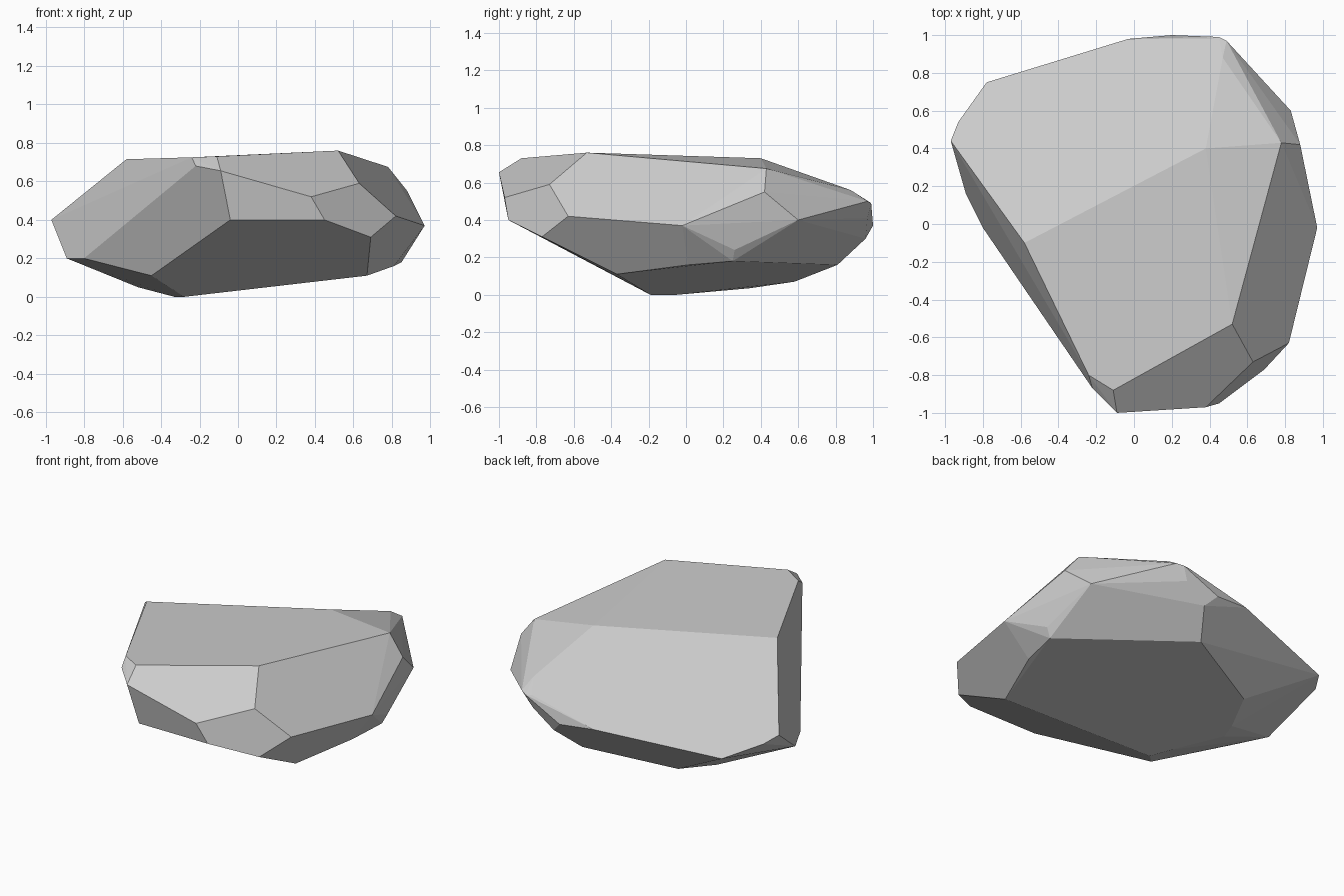
import bpy
import bmesh
import math

default_cube = bpy.data.objects.get("Cube")
if default_cube:
    bpy.data.objects.remove(default_cube, do_unlink=True)


def make_material(name, colour):
    material = bpy.data.materials.new(name)
    material.use_nodes = True
    material.diffuse_color = colour
    material.node_tree.nodes["Principled BSDF"].inputs["Base Color"].default_value = colour
    return material


def make_faceted_stone(name, corner_groups, material, flatness):
    """Wrap corners (given in hundredths of a unit) in a hull with broad flat facets."""
    bm = bmesh.new()
    for group in corner_groups:
        for corner in group:
            bm.verts.new([value / 100 for value in corner])
    bmesh.ops.convex_hull(bm, input=bm.verts[:])

    # Remove corners swallowed by the hull
    loose = [vert for vert in bm.verts if not vert.link_faces]
    bmesh.ops.delete(bm, geom=loose, context="VERTS")

    # Merge nearly level triangles into single facets
    bmesh.ops.dissolve_limit(
        bm, angle_limit=flatness, verts=bm.verts[:], edges=bm.edges[:]
    )
    bmesh.ops.recalc_face_normals(bm, faces=bm.faces[:])
    for face in bm.faces:
        face.smooth = False

    mesh = bpy.data.meshes.new(name)
    bm.to_mesh(mesh)
    bm.free()
    mesh.materials.append(material)
    stone = bpy.data.objects.new(name, mesh)
    bpy.context.scene.collection.objects.link(stone)
    return stone


# Top plateau and the chamfers around it
crown = [
    (-58, -10, 71.5), (38, 40, 73), (78, 43, 67.5), (52, -53, 76),
    (63, -73, 59), (-11, -88, 73), (-24, -80, 72.5), (-22, -87, 68),
    (-9, -100, 65.5), (38, -97, 52), (47, 88, 56),
]

# Widest outline, front and sides
girdle = [
    (-4, -95, 40), (45, -95, 40), (69, -77, 31), (82, -63, 42),
    (97, -2, 37), (88, 42, 55), (83, 60, 40), (-97, 44, 40),
    (-93, 54, 37), (-78, 75, 31.5), (-89, 16, 20), (-80, -2, 20),
]

# Back rim
back_rim = [
    (-3, 98, 39), (41, 98, 49.5), (45, 99, 49), (49, 97, 50),
    (38, 99, 44), (41, 97, 41), (20, 100, 37), (27, 96, 30),
    (-75, 58, 27),
]

# Sloping underside
keel = [
    (67, -37, 11), (81, 1, 16), (85, 25, 18), (88, 26, 24),
    (17, 81, 16), (-35, 58, 7), (-46, 34, 3.5), (-52, 20, 5),
    (-33, -5, 0), (-28, -19, 0), (-45, -38, 11),
]

stone_grey = make_material("stone_grey", (0.6, 0.6, 0.6, 1))
make_faceted_stone(
    "boulder", [crown, girdle, back_rim, keel], stone_grey, math.radians(4)
)
